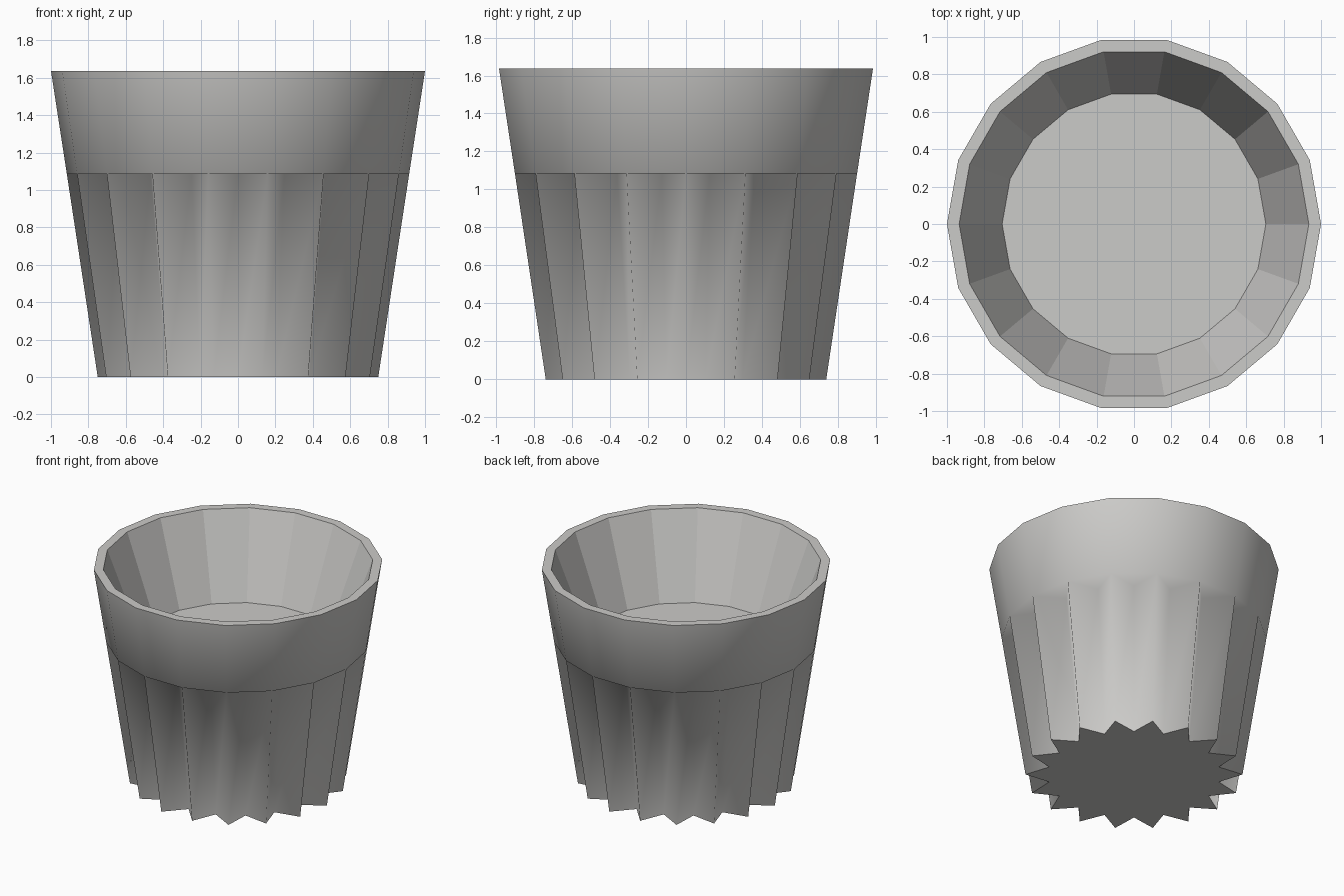
import bpy, bmesh, math

if "Cube" in bpy.data.objects:
    bpy.data.objects.remove(bpy.data.objects["Cube"])

N = 18                      # sides of the cup
STEP = 2 * math.pi / N

mat = bpy.data.materials.new("warm_grey")
mat.diffuse_color = (0.60, 0.595, 0.58, 1)
mat.use_nodes = True
mat.node_tree.nodes["Principled BSDF"].inputs["Base Color"].default_value = mat.diffuse_color

bm = bmesh.new()


def ring(r, z, offset=0.0):
    return [bm.verts.new((r * math.cos((i + offset) * STEP),
                          r * math.sin((i + offset) * STEP), z)) for i in range(N)]


def face(verts, smooth=False):
    f = bm.faces.new(verts)
    f.smooth = smooth


def bridge(low, high, smooth=False):
    n = len(low)
    for i in range(n):
        j = (i + 1) % n
        face((low[i], low[j], high[j], high[i]), smooth)


def star(peaks, valleys):
    return [v for pair in zip(peaks, valleys) for v in pair]


# profile rings
base_peaks, base_valleys = ring(0.75, 0), ring(0.595, 0, 0.5)
band_low, groove_top = ring(0.915, 1.085), ring(0.725, 1.085, 0.5)
rim_out, rim_in = ring(1.0, 1.637), ring(0.935, 1.637)
floor_ring = ring(0.705, 1.02)

# fluted lower body and its star shaped base
base = star(base_peaks, base_valleys)
bridge(base, star(band_low, groove_top), True)
face(list(reversed(base)))

# underside of the band over each groove
for i in range(N):
    face((band_low[i], groove_top[i], band_low[(i + 1) % N]), True)

# plain upper band, flat rim, faceted inside wall and floor
bridge(band_low, rim_out, True)
bridge(rim_out, rim_in)
bridge(rim_in, floor_ring)
face(floor_ring)

bmesh.ops.recalc_face_normals(bm, faces=bm.faces[:])

# keep the borders between smooth and flat areas crisp
for e in bm.edges:
    if len({f.smooth for f in e.link_faces}) > 1:
        e.smooth = False

mesh = bpy.data.meshes.new("fluted_cup")
bm.to_mesh(mesh)
bm.free()
mesh.materials.append(mat)
cup = bpy.data.objects.new("fluted_cup", mesh)
bpy.context.collection.objects.link(cup)
